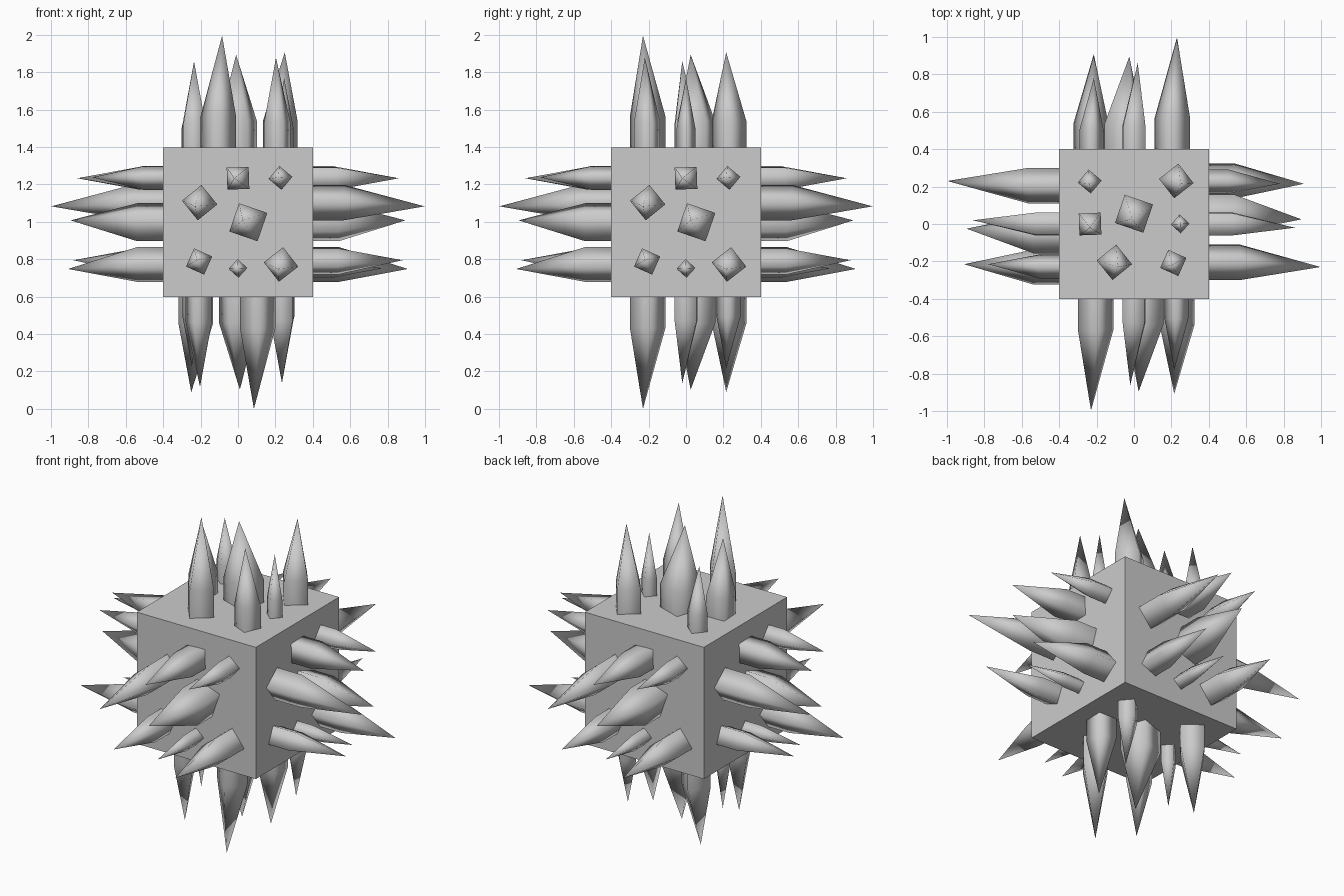
import bpy, bmesh
from math import cos, sin, radians, pi
from mathutils import Vector

if "Cube" in bpy.data.objects:
    bpy.data.objects.remove(bpy.data.objects["Cube"])

CENTRE = Vector((0, 0, 0.998))
HALF = 0.4

# Core block
bpy.ops.mesh.primitive_cube_add(size=2 * HALF, location=CENTRE)
bpy.context.object.name = "core_block"

# Spike layout on one face: base u, v, corner radius, turn (deg), tip u, v, tip distance from centre
SPIKES = [
    (-0.205, 0.105, 0.095, -6, -0.23, 0.085, 0.998),
    (0.055, 0.0, 0.113, 26, 0.025, 0.01, 0.895),
    (0.0, 0.235, 0.083, 47, -0.02, 0.235, 0.86),
    (0.227, 0.237, 0.064, 5, 0.215, 0.24, 0.78),
    (-0.208, -0.21, 0.075, 21, -0.22, -0.203, 0.88),
    (0.0, -0.247, 0.05, 3, 0.0, -0.247, 0.77),
    (0.23, -0.226, 0.093, -7, 0.215, -0.25, 0.908),
]

# Face name: direction of u, direction of v
FACES = {
    "front": ((1, 0, 0), (0, 0, 1)),
    "right": ((0, 1, 0), (0, 0, 1)),
    "back": ((-1, 0, 0), (0, 0, 1)),
    "left": ((0, -1, 0), (0, 0, 1)),
    "top": ((0, 1, 0), (-1, 0, 0)),
    "bottom": ((0, 1, 0), (1, 0, 0)),
}


def add_spike(bm, place, u, v, r, turn, tip_u, tip_v, tip_n):
    """Square shaft with a straight foot, then a taper to an offset tip."""
    shoulder = HALF + 0.28 * (tip_n - HALF)
    rings = []
    for n in (HALF - 0.01, shoulder):
        ring = []
        for k in range(4):
            a = radians(turn) + k * pi / 2
            ring.append(bm.verts.new(place(u + r * cos(a), v + r * sin(a), n)))
        rings.append(ring)
    tip = bm.verts.new(place(tip_u, tip_v, tip_n))
    low, high = rings
    for k in range(4):
        j = (k + 1) % 4
        bm.faces.new((low[k], low[j], high[j], high[k]))
        bm.faces.new((high[k], high[j], tip))


# One spike cluster per face of the block
for name, (u_dir, v_dir) in FACES.items():
    U, V = Vector(u_dir), Vector(v_dir)
    N = U.cross(V)
    bm = bmesh.new()
    for spike in SPIKES:
        add_spike(bm, lambda u, v, n: CENTRE + U * u + V * v + N * n, *spike)
    for f in bm.faces:
        f.smooth = True
    mesh = bpy.data.meshes.new(name + "_spikes")
    bm.to_mesh(mesh)
    bm.free()
    bpy.context.collection.objects.link(bpy.data.objects.new(name + "_spikes", mesh))
